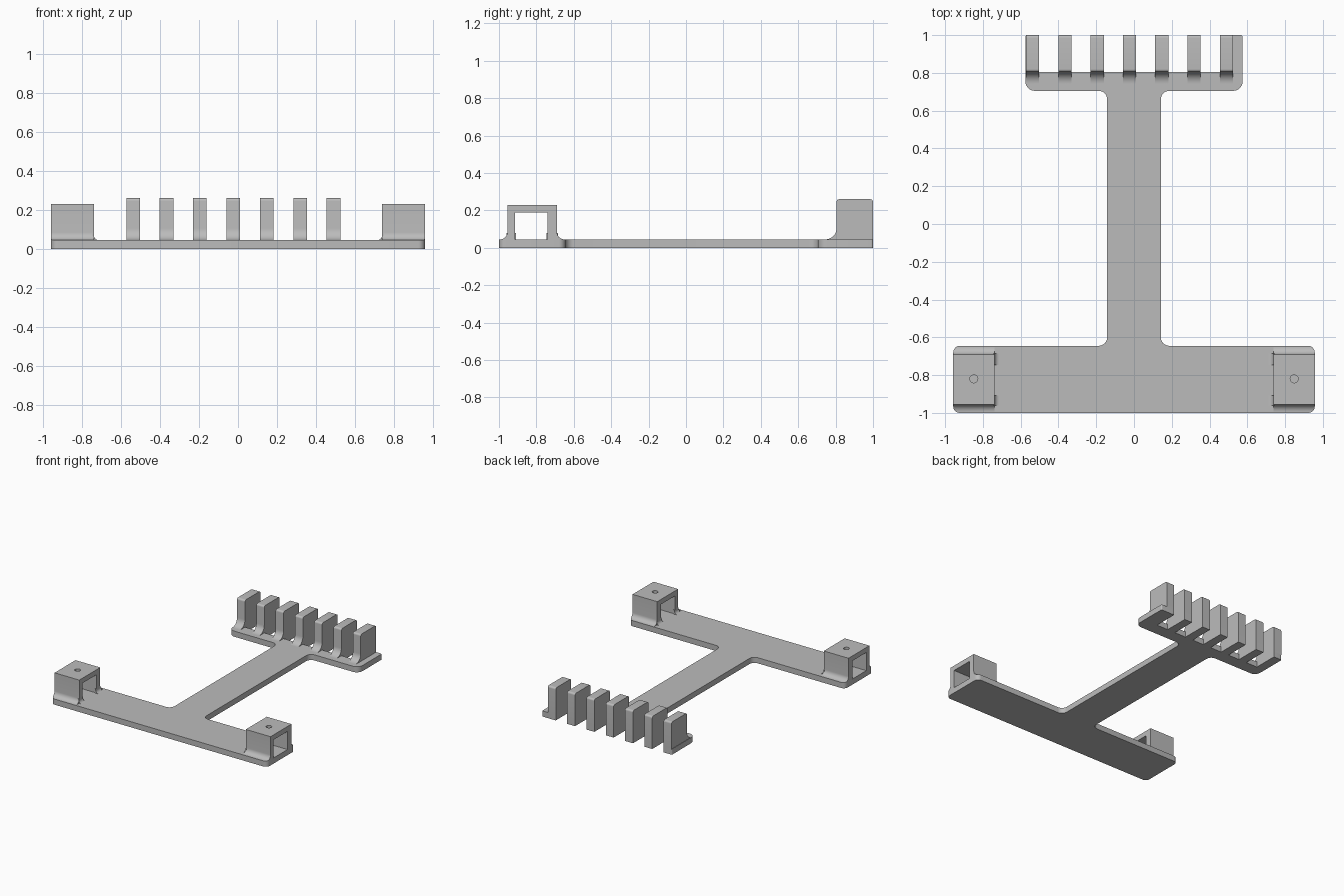
import bpy, bmesh, math
from mathutils import Vector

if "Cube" in bpy.data.objects:
    bpy.data.objects.remove(bpy.data.objects["Cube"])

grey = bpy.data.materials.new("plain grey")
grey.use_nodes = True
grey.diffuse_color = (0.5, 0.5, 0.5, 1)
grey.node_tree.nodes["Principled BSDF"].inputs["Base Color"].default_value = (0.5, 0.5, 0.5, 1)

THICK = 0.045      # plate thickness
SINK = 0.04        # parts start just inside the plate
TOOTH_W, PITCH, TEETH = 0.07, 0.171, 7
FIRST = -0.572     # left edge of the first tooth


def rounded(corners, steps=8):
    """Turn (u, v, radius) right-angle corners into a rounded outline."""
    out = []
    for i, (u, v, r) in enumerate(corners):
        p = Vector((u, v))
        if r == 0:
            out.append(p)
            continue
        d1 = (Vector(corners[i - 1][:2]) - p).normalized()
        d2 = (Vector(corners[(i + 1) % len(corners)][:2]) - p).normalized()
        c = p + r * (d1 + d2)
        for k in range(steps + 1):
            t = math.pi / 2 * k / steps
            out.append(c - r * (d2 * math.cos(t) + d1 * math.sin(t)))
    return out


def prism(name, outline, axis, lo, hi):
    """Extrude a flat outline along an axis from lo to hi."""
    place = {"x": lambda p, w: (w, p.x, p.y),
             "y": lambda p, w: (p.x, w, p.y),
             "z": lambda p, w: (p.x, p.y, w)}[axis]
    bm = bmesh.new()
    face = bm.faces.new([bm.verts.new(place(p, lo)) for p in outline])
    new = bmesh.ops.extrude_face_region(bm, geom=[face])["geom"]
    shift = Vector(place(Vector((0, 0)), hi - lo))
    bmesh.ops.translate(bm, vec=shift, verts=[g for g in new if isinstance(g, bmesh.types.BMVert)])
    bmesh.ops.recalc_face_normals(bm, faces=bm.faces)
    mesh = bpy.data.meshes.new(name)
    bm.to_mesh(mesh)
    bm.free()
    mesh.materials.append(grey)
    obj = bpy.data.objects.new(name, mesh)
    bpy.context.collection.objects.link(obj)
    return obj


def activate(obj):
    bpy.ops.object.select_all(action="DESELECT")
    obj.select_set(True)
    bpy.context.view_layer.objects.active = obj


def smooth(obj):
    activate(obj)
    bpy.ops.object.shade_smooth_by_angle(angle=math.radians(30))


def cut(obj, cutter, operation):
    mod = obj.modifiers.new("cut", "BOOLEAN")
    mod.operation, mod.object, mod.solver = operation, cutter, "EXACT"
    activate(obj)
    bpy.ops.object.modifier_apply(modifier=mod.name)
    bpy.data.objects.remove(cutter)


def mirror(obj):
    mod = obj.modifiers.new("mirror", "MIRROR")
    activate(obj)
    bpy.ops.object.modifier_apply(modifier=mod.name)


# Flat plate: wide foot, stem and slotted head in one outline
BASE_X, STEM_X, HEAD_X = 0.957, 0.142, 0.575
corners = [(-BASE_X, -1, 0.035), (BASE_X, -1, 0.035),
           (BASE_X, -0.645, 0.035), (STEM_X, -0.645, 0.045),
           (STEM_X, 0.705, 0.045), (HEAD_X, 0.705, 0.05), (HEAD_X, 1, 0.01)]
for i in reversed(range(TEETH - 1)):
    a = FIRST + i * PITCH + TOOTH_W
    b = FIRST + (i + 1) * PITCH
    corners += [(b, 1, 0), (b, 0.805, 0), (a, 0.805, 0), (a, 1, 0)]
corners += [(-HEAD_X, 1, 0.01), (-HEAD_X, 0.705, 0.05),
            (-STEM_X, 0.705, 0.045), (-STEM_X, -0.645, 0.045), (-BASE_X, -0.645, 0.035)]
smooth(prism("base_plate", rounded(corners), "z", 0, THICK))

# Upright comb teeth with a curved foot
tooth = rounded([(1, SINK, 0), (1, 0.26, 0.015), (0.805, 0.26, 0.015),
                 (0.805, THICK, 0.06), (0.74, THICK, 0), (0.74, SINK, 0)])
for i in range(TEETH):
    x = FIRST + i * PITCH
    smooth(prism(f"comb_tooth_{i + 1}", tooth, "x", x, x + TOOTH_W))

# Hollow end brackets with flared feet, trimmed to the plate corners
arch = rounded([(-1.01, THICK, 0), (-0.955, THICK, 0.04), (-0.955, 0.23, 0),
                (-0.69, 0.23, 0), (-0.69, THICK, 0.04), (-0.64, THICK, 0),
                (-0.64, SINK, 0), (-0.74, SINK, 0), (-0.74, 0.19, 0),
                (-0.915, 0.19, 0), (-0.915, SINK, 0), (-1.01, SINK, 0)])
bracket = prism("end_brackets", arch, "x", 0.738, 0.98)
trim = rounded([(0.5, -1, 0), (BASE_X, -1, 0.035), (BASE_X, -0.645, 0.035), (0.5, -0.645, 0)])
cut(bracket, prism("corner_trim", trim, "z", 0, 0.4), "INTERSECT")

# Screw hole in the bracket roof
circle = [Vector((0.848 + 0.021 * math.cos(math.tau * k / 24),
                  -0.82 + 0.021 * math.sin(math.tau * k / 24))) for k in range(24)]
cut(bracket, prism("screw_hole", circle, "z", 0.15, 0.3), "DIFFERENCE")
mirror(bracket)
smooth(bracket)

# Small fillets at the inner ends of the bracket walls
fillet = rounded([(0.745, SINK, 0), (0.745, 0.08, 0), (0.738, 0.08, 0),
                  (0.738, THICK, 0.025), (0.71, THICK, 0), (0.71, SINK, 0)])
for name, lo, hi in (("front_wall_fillets", -0.96, -0.908), ("rear_wall_fillets", -0.747, -0.685)):
    part = prism(name, fillet, "y", lo, hi)
    mirror(part)
    smooth(part)
